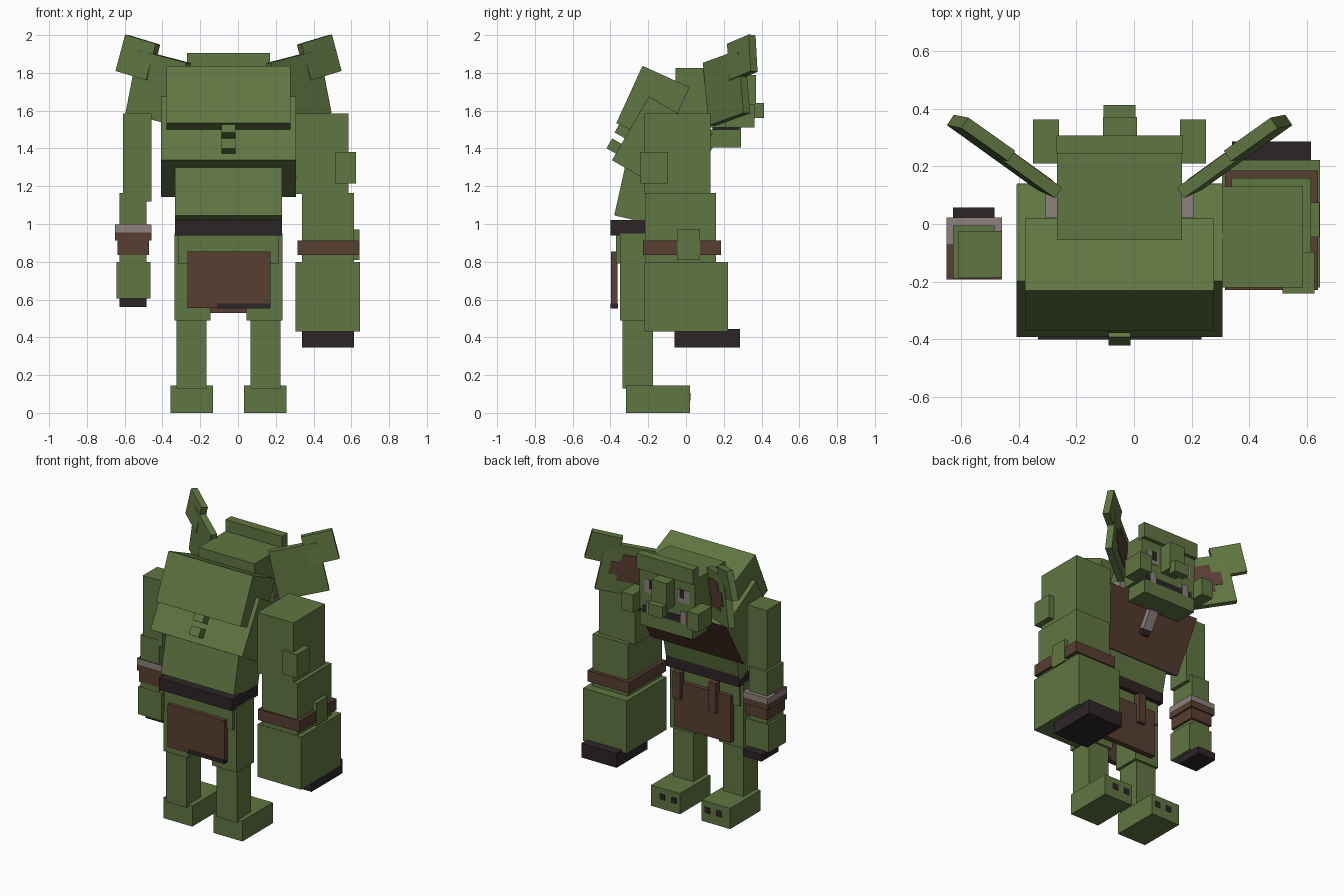
import bpy, bmesh, math
from mathutils import Matrix, Vector

CX = -0.05  # body symmetry plane


def material(name, rgb):
    m = bpy.data.materials.new(name)
    m.diffuse_color = (*rgb, 1)
    return m


GREEN = material("green skin", (0.118, 0.182, 0.054))
BROWN = material("brown leather", (0.098, 0.049, 0.031))
DARK = material("dark hide", (0.027, 0.018, 0.02))
GREY = material("bone grey", (0.27, 0.22, 0.205))


def block(name, x, y, z, mat, frame=None, flip=False):
    """Box from ranges, optionally placed in a tilted frame or mirrored."""
    bm = bmesh.new()
    bmesh.ops.create_cube(bm, size=1)
    for v in bm.verts:
        p = Vector([(r[0] + r[1]) / 2 + c * (r[1] - r[0]) for r, c in zip((x, y, z), v.co)])
        if frame:
            p = frame @ p
        if flip:
            p.x = 2 * CX - p.x
        v.co = p
    bmesh.ops.recalc_face_normals(bm, faces=bm.faces)
    me = bpy.data.meshes.new(name)
    bm.to_mesh(me)
    bm.free()
    me.materials.append(mat)
    ob = bpy.data.objects.new(name, me)
    bpy.context.collection.objects.link(ob)
    return ob


def pair(name, x, y, z, mat, frame=None):
    block(name + "_right", x, y, z, mat, frame)
    block(name + "_left", x, y, z, mat, frame, True)


def lean(y, z, deg):
    """Frame on the centre plane leaning forward (+y)."""
    return Matrix.Translation((CX, y, z)) @ Matrix.Rotation(-math.radians(deg), 4, 'X')


def ear_frame(c, u, w):
    u = Vector(u).normalized()
    n = Vector(w).cross(u).normalized()
    w = u.cross(n)
    m = Matrix((u, n, w)).transposed().to_4x4()
    m.translation = c
    return m


# Legs and feet
pair("foot", (0.033, 0.257), (-0.317, 0.02), (0, 0.145), GREEN)
pair("lower_leg", (0.066, 0.225), (-0.335, -0.175), (0.13, 0.52), GREEN)
pair("thigh", (0.045, 0.235), (-0.35, -0.16), (0.49, 0.95), GREEN)
for i, x in enumerate((0.06, 0.15)):
    pair(f"toenail_{i}", (x, x + 0.04), (0.018, 0.025), (0.065, 0.105), DARK)

# Hips, belt and loincloth
block("pelvis", (-0.317, 0.217), (-0.37, -0.14), (0.79, 0.95), GREEN)
block("belt", (-0.333, 0.233), (-0.40, -0.11), (0.94, 1.022), DARK)
block("loincloth_back", (-0.268, 0.172), (-0.398, -0.362), (0.555, 0.855), BROWN)
block("loincloth_hem", (-0.11, 0.173), (-0.401, -0.361), (0.553, 0.58), DARK)
block("loincloth_front", (-0.268, 0.172), (-0.15, -0.112), (0.53, 0.855), BROWN)
block("belt_strap_right", (0.105, 0.165), (-0.13, -0.085), (0.74, 0.93), BROWN)
block("belt_strap_left", (-0.17, -0.115), (-0.13, -0.085), (0.72, 0.93), BROWN)

# Torso, three leaning blocks
block("belly", (-0.283, 0.283), (0, 0.27), (0, 0.36), GREEN, lean(-0.38, 1.045, 12.5))
mid = lean(-0.127, 1.41, 30)
block("chest", (-0.357, 0.357), (-0.193, 0.193), (-0.195, 0.195), GREEN, mid)
block("chest_guard", (-0.356, 0.356), (0.192, 0.197), (-0.194, 0.194), BROWN, mid)
block("shoulder_hump", (-0.328, 0.328), (-0.137, 0.137), (-0.167, 0.167), GREEN,
      lean(-0.175, 1.629, 24.5))
for i, (y, z) in enumerate(((-0.337, 1.496), (-0.38, 1.412))):
    block(f"spine_stud_{i}", (-0.038, 0.038), (-0.03, 0.04), (-0.03, 0.03), GREEN, lean(y, z, 30))

# Necklace and tooth pendant
block("necklace", (-0.307, 0.208), (0.02, 0.11), (1.46, 1.56), GREY)
block("pendant", (-0.035, 0.035), (0.195, 0.235), (0.0, 0.14), GREY, mid)
block("pendant_tip", (-0.03, 0.03), (0.195, 0.23), (-0.04, 0.0), DARK, mid)

# Large right arm
block("big_upper_arm", (0.305, 0.585), (-0.22, 0.13), (1.16, 1.585), GREEN)
block("big_forearm", (0.338, 0.613), (-0.217, 0.16), (0.79, 1.165), GREEN)
block("big_bracelet", (0.315, 0.637), (-0.228, 0.185), (0.835, 0.912), BROWN)
block("big_hand", (0.305, 0.645), (-0.22, 0.222), (0.43, 0.80), GREEN)
block("big_fingers", (0.34, 0.613), (-0.06, 0.285), (0.345, 0.445), DARK)
block("upper_wart", (0.515, 0.625), (-0.24, -0.097), (1.215, 1.38), GREEN)
block("lower_wart", (0.5, 0.642), (-0.045, 0.075), (0.81, 0.97), GREEN)

# Small left arm
block("small_upper_arm", (-0.61, -0.458), (-0.185, -0.025), (1.12, 1.585), GREEN)
block("small_forearm", (-0.627, -0.484), (-0.188, -0.005), (0.79, 1.165), GREEN)
block("bone_band", (-0.65, -0.458), (-0.193, 0.022), (0.955, 0.995), GREY)
block("bone_band_patch", (-0.65, -0.46), (-0.192, -0.07), (0.993, 0.997), BROWN)
block("leather_band", (-0.65, -0.458), (-0.193, 0.02), (0.912, 0.955), BROWN)
block("wrist_wrap", (-0.637, -0.47), (-0.19, 0.01), (0.835, 0.912), BROWN)
block("small_hand", (-0.642, -0.463), (-0.19, 0.0), (0.605, 0.80), GREEN)
block("small_fingers", (-0.627, -0.484), (-0.13, 0.057), (0.56, 0.61), DARK)

# Head
block("head", (-0.267, 0.167), (-0.055, 0.28), (1.51, 1.825), GREEN)
block("brow", (-0.269, 0.17), (0.245, 0.306), (1.80, 1.905), GREEN)
block("jaw", (-0.255, 0.155), (0.13, 0.29), (1.405, 1.50), GREEN)
block("mouth", (-0.24, 0.14), (0.14, 0.284), (1.49, 1.545), DARK)
block("nose_bridge", (-0.108, 0.01), (0.27, 0.37), (1.60, 1.79), GREEN)
block("nose_tip", (-0.105, 0.006), (0.36, 0.413), (1.56, 1.64), GREEN)
pair("cheek", (0.16, 0.25), (0.21, 0.362), (1.51, 1.635), GREEN)
pair("eye", (0.035, 0.125), (0.278, 0.284), (1.64, 1.73), GREY)
pair("pupil", (0.05, 0.085), (0.28, 0.287), (1.67, 1.73), DARK)
pair("tooth", (0.06, 0.105), (0.27, 0.29), (1.495, 1.58), GREY)

# Ears with folded-out tips
ear = ear_frame((0.322, 0.215, 1.72), (0.25, 0.18, 0.065), (-0.085, -0.045, 0.325))
pair("ear", (-0.162, 0.162), (-0.022, 0.022), (-0.17, 0.17), GREEN, ear)
pair("ear_inner", (-0.13, 0.04), (0.02, 0.026), (-0.08, 0.11), BROWN, ear)
pair("ear_inner_low", (0.03, 0.1), (0.02, 0.026), (-0.04, 0.05), BROWN, ear)
tip = ear_frame((0.43, 0.298, 1.88), (0.155, 0.11, 0.047), (-0.065, -0.02, 0.19))
pair("ear_tip", (-0.102, 0.102), (-0.022, 0.022), (-0.1, 0.1), GREEN, tip)
